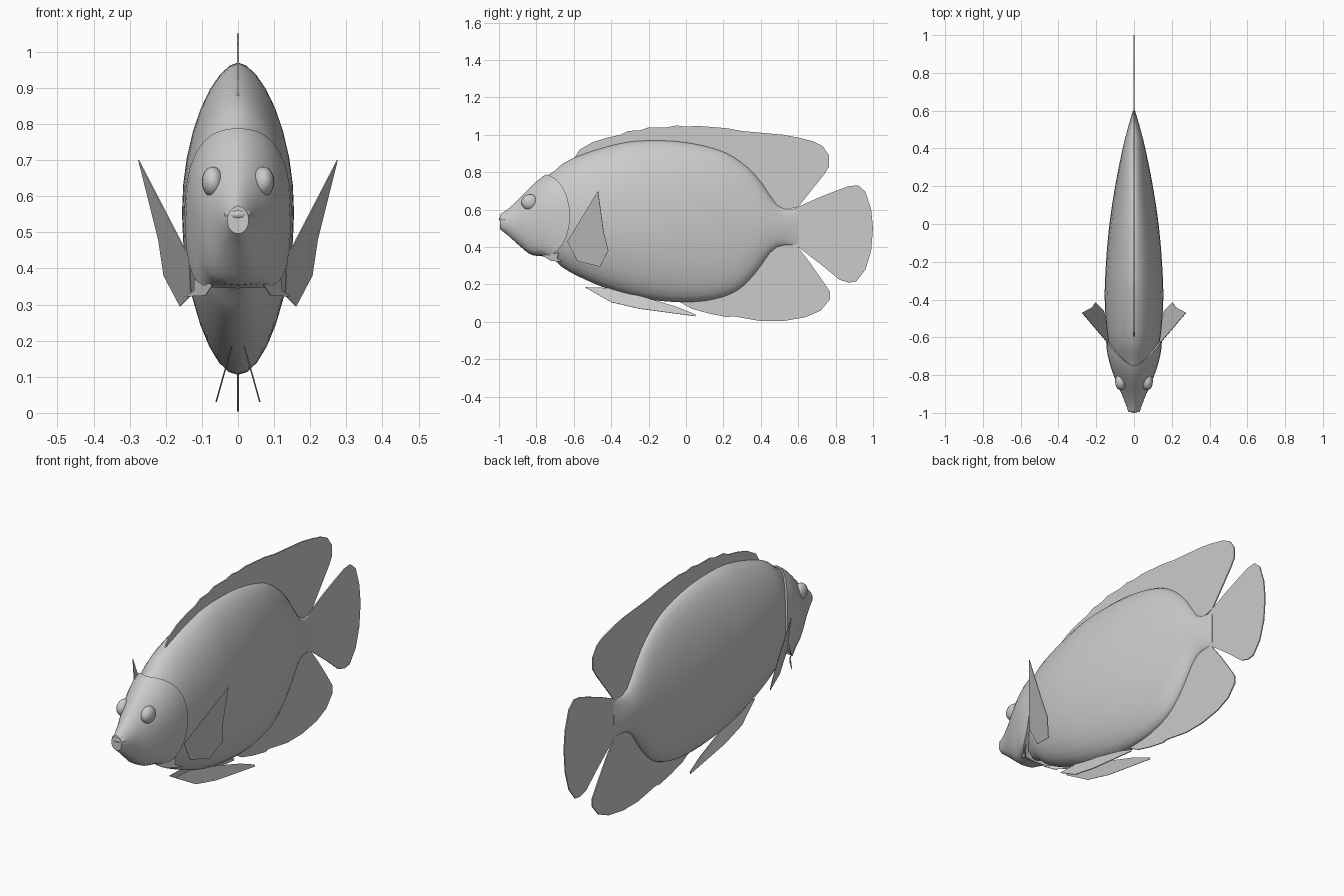
import bpy, bmesh, math
from mathutils import Vector

cube = bpy.data.objects.get("Cube")
if cube:
    bpy.data.objects.remove(cube, do_unlink=True)

grey = bpy.data.materials.new("plain grey")
grey.use_nodes = True
grey.diffuse_color = (0.6, 0.6, 0.6, 1)
grey.node_tree.nodes["Principled BSDF"].inputs["Base Color"].default_value = (0.6, 0.6, 0.6, 1)

# Side profile and half widths along the length, as (y, value)
TOP = [(-1, .57), (-.95, .605), (-.9, .65), (-.8, .75), (-.7, .82), (-.58, .885), (-.35, .955),
       (-.2, .97), (0, .96), (.2, .91), (.32, .835), (.4, .75), (.49, .62), (.53, .605), (.6, .6)]
BOTTOM = [(-1, .50), (-.95, .46), (-.9, .415), (-.83, .36), (-.75, .345), (-.6, .255), (-.4, .17),
          (-.2, .12), (0, .105), (.15, .12), (.28, .17), (.38, .27), (.45, .37), (.5, .405), (.6, .41)]
BODY_W = [(-.78, .085), (-.7, .115), (-.6, .14), (-.4, .155), (-.2, .148), (0, .13), (.2, .1),
          (.4, .06), (.5, .035), (.6, .006)]
HEAD_W = [(-1, .028), (-.96, .042), (-.9, .065), (-.85, .088), (-.8, .108), (-.75, .125),
          (-.68, .142), (-.62, .148)]


def sample(table, y):
    """Smooth interpolation through a table of (y, value)."""
    y = min(max(y, table[0][0]), table[-1][0])
    n = len(table)
    i = next(k for k in range(n - 1) if y <= table[k + 1][0])

    def slope(k):
        a, b = table[max(k - 1, 0)], table[min(k + 1, n - 1)]
        return (b[1] - a[1]) / (b[0] - a[0])
    (y0, v0), (y1, v1) = table[i], table[i + 1]
    h = y1 - y0
    t = (y - y0) / h
    u = 1 - t
    return (v0 * (1 + 2 * t) * u * u + v1 * (3 - 2 * t) * t * t
            + h * t * u * (slope(i) * u - slope(i + 1) * t))


def finish(name, bm, smooth=True):
    bmesh.ops.recalc_face_normals(bm, faces=bm.faces[:])
    mesh = bpy.data.meshes.new(name)
    bm.to_mesh(mesh)
    bm.free()
    mesh.materials.append(grey)
    obj = bpy.data.objects.new(name, mesh)
    bpy.context.collection.objects.link(obj)
    if smooth:
        bpy.ops.object.select_all(action='DESELECT')
        obj.select_set(True)
        bpy.context.view_layer.objects.active = obj
        bpy.ops.object.shade_smooth_by_angle(angle=math.radians(50))
    return obj


def loft(name, rings):
    bm = bmesh.new()
    loops = [[bm.verts.new(p) for p in ring] for ring in rings]
    n = len(loops[0])
    for a, b in zip(loops, loops[1:]):
        for i in range(n):
            j = (i + 1) % n
            bm.faces.new((a[i], a[j], b[j], b[i]))
    bm.faces.new(loops[0])
    bm.faces.new(loops[-1])
    return finish(name, bm)


def section(s, width, sweep, upper, lower, inset=0.0):
    """One cross-section; sweep pulls its top and bottom forward."""
    ring = []
    for i in range(32):
        a = math.tau * i / 32
        c, q = math.cos(a), math.sin(a)
        y = s - sweep * q * q
        hi, lo = sample(TOP, y) - inset, sample(BOTTOM, y) + inset
        x = math.copysign(abs(c) ** (upper if q > 0 else lower), c) * width if abs(c) > 1e-6 else 0
        ring.append((x, y, (hi + lo) / 2 + q * (hi - lo) / 2))
    return ring


# Body
rings = []
for k in range(37):
    y = -.78 + 1.38 * k / 36
    rings.append(section(y, sample(BODY_W, y), 0, 1.15, 1.0, .012 if y < -.7 else 0))
loft("body", rings)

# Head with a raised gill cover edge
rings = []
for k in range(17):
    t = k / 16
    s = -.995 + .375 * t
    rings.append(section(s, sample(HEAD_W, s), .13 * t * t, 1.3, 1 - .55 * t))
rings.append(section(-.622, .130, .13, 1.3, .6, .015))
loft("head", rings)


def ellipsoid(name, centre, size):
    bm = bmesh.new()
    bmesh.ops.create_uvsphere(bm, u_segments=20, v_segments=12, radius=1)
    for v in bm.verts:
        v.co = Vector([c + p * r for c, p, r in zip(centre, v.co, size)])
    return finish(name, bm)


# Lips and eyes
ellipsoid("upper_lip", (0, -.972, .550), (.038, .028, .018))
ellipsoid("lower_lip", (0, -.968, .512), (.034, .027, .014))
for side, m in (("left", 1), ("right", -1)):
    ellipsoid(side + "_eye", (m * .07, -.835, .64), (.030, .045, .042))


def fin(name, points, thickness=.006):
    bm = bmesh.new()
    bm.faces.new([bm.verts.new(p) for p in points])
    obj = finish(name, bm, False)
    mod = obj.modifiers.new("thickness", 'SOLIDIFY')
    mod.thickness = thickness
    mod.offset = 0
    return obj


# Fins on the centre line, as (y, z) outlines
DORSAL = [(-.6, .87), (-.57, .92), (-.5, .96), (-.42, .985), (-.35, 1), (-.31, 1.02), (-.24, 1.025),
          (-.2, 1.04), (-.1, 1.04), (-.05, 1.05), (0, 1.043), (.06, 1.048), (.22, 1.035), (.3, 1.02),
          (.52, 1), (.6, .985), (.68, .965), (.73, .94), (.765, .89), (.765, .83), (.74, .79),
          (.6, .615), (.5, .59), (.3, .8), (0, .92), (-.4, .9)]
ANAL = [(-.05, .115), (.03, .07), (.12, .045), (.22, .025), (.25, .03), (.4, .004), (.52, .004),
        (.64, .025), (.72, .06), (.77, .12), (.77, .16), (.73, .22), (.66, .32), (.59, .41),
        (.5, .43), (.3, .25), (.1, .15)]
TAIL = [(.52, .58), (.6, .615), (.7, .66), (.8, .7), (.87, .725), (.92, .73), (.96, .695), (.99, .6),
        (1, .5), (.99, .38), (.96, .28), (.91, .215), (.87, .21), (.82, .225), (.73, .3),
        (.6, .4), (.52, .43)]
for name, outline in (("dorsal_fin", DORSAL), ("anal_fin", ANAL), ("tail_fin", TAIL)):
    fin(name, [(0, y, z) for y, z in outline])

# Paired fins
PELVIC = [(-.54, .185), (-.4, .105), (-.25, .07), (-.1, .05), (.05, .03), (.05, .04), (-.05, .08),
          (-.2, .125), (-.4, .18)]
PECTORAL = [(.135, -.635, .43), (.275, -.47, .7), (.22, -.44, .48), (.205, -.415, .38),
            (.16, -.46, .295), (.13, -.58, .325)]
FLAP = [(.07, -.77, .355), (.09, -.72, .325), (.145, -.66, .322), (.12, -.69, .34), (.12, -.68, .37)]
for side, m in (("left", 1), ("right", -1)):
    fin(side + "_pelvic_fin", [(m * (.02 + .28 * (.175 - z)), y, z) for y, z in PELVIC], .004)
    fin(side + "_pectoral_fin", [(m * x, y, z) for x, y, z in PECTORAL], .003)
    fin(side + "_gill_flap", [(m * x, y, z) for x, y, z in FLAP], .003)
